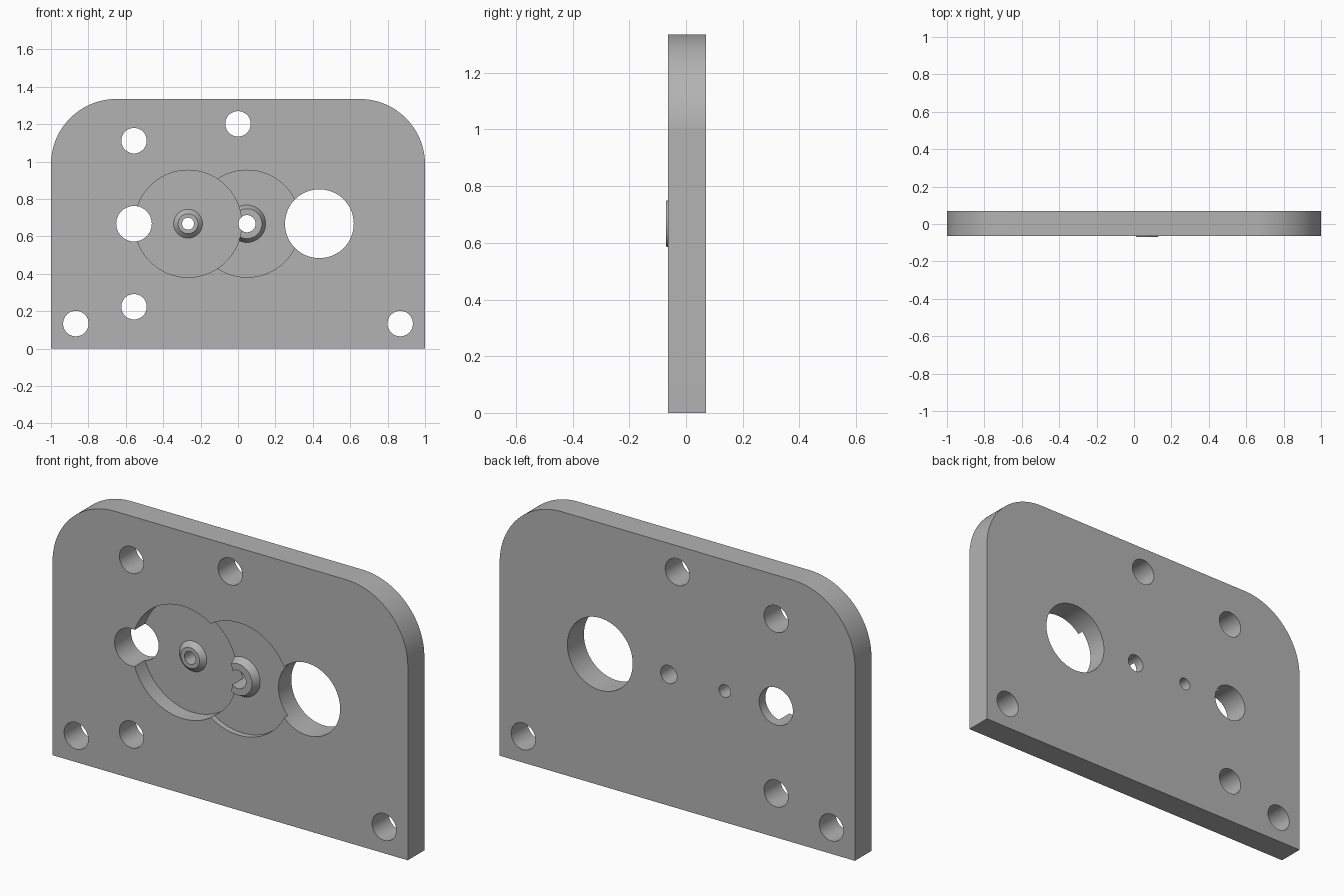
import bpy, bmesh, math
from mathutils import Matrix

if "Cube" in bpy.data.objects:
    bpy.data.objects.remove(bpy.data.objects["Cube"])

FRONT, BACK = -0.063, 0.07
HEIGHT, CORNER, MID_Z = 1.335, 0.35, 0.668

grey = bpy.data.materials.new("plain grey")
grey.diffuse_color = (0.45, 0.45, 0.45, 1)
grey.use_nodes = True
grey.node_tree.nodes["Principled BSDF"].inputs["Base Color"].default_value = grey.diffuse_color


def finish(bm, name):
    bmesh.ops.recalc_face_normals(bm, faces=bm.faces)
    mesh = bpy.data.meshes.new(name)
    bm.to_mesh(mesh)
    bm.free()
    mesh.materials.append(grey)
    obj = bpy.data.objects.new(name, mesh)
    bpy.context.collection.objects.link(obj)
    return obj


def disc(name, x, z, r_front, r_back, y0, y1, sides=96):
    """Cylinder or cone along y, from y0 (front) to y1 (back)."""
    bm = bmesh.new()
    bmesh.ops.create_cone(bm, cap_ends=True, segments=sides, radius1=r_back,
                          radius2=r_front, depth=y1 - y0)
    bm.transform(Matrix.Translation((x, (y0 + y1) / 2, z)) @ Matrix.Rotation(math.pi / 2, 4, 'X'))
    return finish(bm, name)


# plate outline with two rounded top corners
outline = [(-1, 0), (1, 0)]
for cx, start in ((1 - CORNER, 0), (CORNER - 1, 90)):
    for i in range(33):
        a = math.radians(start + 90 * i / 32)
        outline.append((cx + CORNER * math.cos(a), HEIGHT - CORNER + CORNER * math.sin(a)))
bm = bmesh.new()
face = bm.faces.new([bm.verts.new((x, FRONT, z)) for x, z in outline])
ext = bmesh.ops.extrude_face_region(bm, geom=[face])
bmesh.ops.translate(bm, vec=(0, BACK - FRONT, 0),
                    verts=[v for v in ext["geom"] if isinstance(v, bmesh.types.BMVert)])
plate = finish(bm, "mounting_plate")


def combine(tool, operation):
    tool.hide_render = True
    tool.hide_set(True)
    mod = plate.modifiers.new(tool.name, 'BOOLEAN')
    mod.operation, mod.object, mod.solver = operation, tool, 'EXACT'


# shallow pocket with a tall boss, then the deeper pocket that cuts into it
SHALLOW, DEEP = FRONT + 0.03, FRONT + 0.083
combine(disc("shallow_pocket", 0.048, MID_Z, 0.286, 0.286, -0.2, SHALLOW), 'DIFFERENCE')
slope = 0.02 / (SHALLOW + 0.07)
combine(disc("tall_boss", 0.048, MID_Z, 0.08, 0.10 + slope * 0.02, -0.07, SHALLOW + 0.02), 'UNION')
combine(disc("deep_pocket", -0.267, MID_Z, 0.286, 0.286, -0.2, DEEP), 'DIFFERENCE')
combine(disc("low_boss", -0.267, MID_Z, 0.053, 0.097, DEEP - 0.024, DEEP + 0.02), 'UNION')

# through holes: x, z, radius
holes = [(-0.556, 1.112, 0.068), (0, 1.202, 0.068), (-0.556, 0.224, 0.068),
         (-0.867, 0.134, 0.068), (0.867, 0.134, 0.068), (-0.556, MID_Z, 0.095),
         (0.435, MID_Z, 0.184), (0.048, MID_Z, 0.046), (-0.267, MID_Z, 0.032)]
for i, (x, z, r) in enumerate(holes):
    combine(disc(f"hole_{i + 1}", x, z, r, r, -0.3, 0.3, 64), 'DIFFERENCE')

# bake the cuts, drop the tools, smooth the round walls
result = bpy.data.meshes.new_from_object(plate.evaluated_get(bpy.context.evaluated_depsgraph_get()))
tools = [m.object for m in plate.modifiers]
plate.modifiers.clear()
plate.data = result
for tool in tools:
    bpy.data.objects.remove(tool)
plate.data.materials.clear()
plate.data.materials.append(grey)
for p in plate.data.polygons:
    p.material_index = 0
bpy.context.view_layer.objects.active = plate
plate.select_set(True)
bpy.ops.object.shade_smooth_by_angle(angle=math.radians(20))
